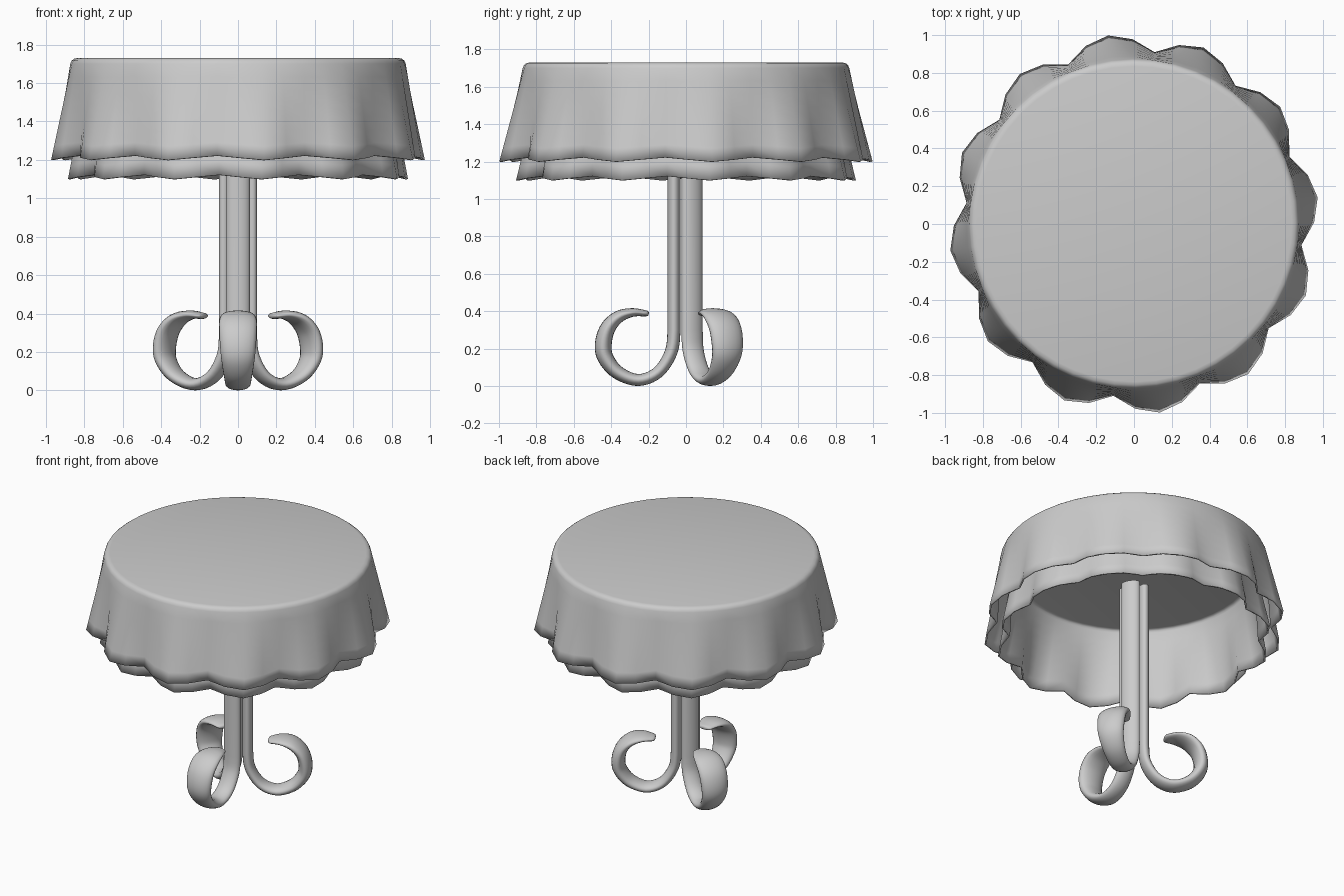
import bpy, bmesh
from math import sin, cos, pi, radians
from mathutils import Vector

if "Cube" in bpy.data.objects:
    bpy.data.objects.remove(bpy.data.objects["Cube"])


def finish(name, bm, angle):
    bmesh.ops.recalc_face_normals(bm, faces=bm.faces)
    me = bpy.data.meshes.new(name)
    bm.to_mesh(me)
    bm.free()
    ob = bpy.data.objects.new(name, me)
    bpy.context.collection.objects.link(ob)
    bpy.ops.object.select_all(action='DESELECT')
    ob.select_set(True)
    bpy.context.view_layer.objects.active = ob
    bpy.ops.object.shade_smooth_by_angle(angle=radians(angle))
    return ob


def loft(bm, rings, cap_start=True, cap_end=True):
    rings = [[bm.verts.new(p) for p in ring] for ring in rings]
    n = len(rings[0])
    for a, b in zip(rings, rings[1:]):
        for i in range(n):
            j = (i + 1) % n
            bm.faces.new((a[i], a[j], b[j], b[i]))
    if cap_end:
        bm.faces.new(rings[-1])
    if cap_start:
        bm.faces.new(rings[0])


# Scalloped tablecloth: round flat top, twelve folds that deepen towards the hem
def tablecloth(name, scale, z_top, z_hem, segs=48, rows=7):
    start = z_top - 0.03

    def ring(r, z, t=0.0):
        pts = []
        for i in range(segs):
            w = cos(12 * 2 * pi * i / segs)
            a = radians(8) + 2 * pi * i / segs
            hem = 0.966 + 0.045 * w - 0.016 * w * w
            rr = (r + t * (hem - r)) * scale
            zz = z + t * 0.011 * (1 - w)
            pts.append((rr * cos(a) * (1 - 0.013 * t), rr * sin(a) * (1 + 0.013 * t), zz))
        return pts

    rings = [ring(r, z_top - d) for r, d in ((0.835, 0), (0.853, 0.004), (0.866, 0.014))]
    for k in range(rows + 1):
        t = k / rows
        rings.append(ring(0.873, start + t * (z_hem - start), t))
    bm = bmesh.new()
    loft(bm, rings, cap_end=False)
    ob = finish(name, bm, 65)
    # the cap is the last face: make sure the open shell faces outwards
    if ob.data.polygons[len(ob.data.polygons) - 1].normal.z < 0:
        ob.data.flip_normals()
    mod = ob.modifiers.new("thickness", 'SOLIDIFY')
    mod.thickness = 0.012
    mod.offset = -1


tablecloth("outer_tablecloth", 1.0, 1.73, 1.2)
tablecloth("inner_tablecloth", 0.91, 1.64, 1.1)

# Leg path: radius, height, half thickness, half width
KEYS = [
    (0.064, 0.300, 0.035, 0.063), (0.080, 0.180, 0.034, 0.062),
    (0.150, 0.073, 0.032, 0.062), (0.255, 0.032, 0.032, 0.065),
    (0.365, 0.072, 0.037, 0.073), (0.430, 0.150, 0.043, 0.085),
    (0.442, 0.225, 0.045, 0.093), (0.418, 0.310, 0.041, 0.097),
    (0.360, 0.370, 0.033, 0.096), (0.285, 0.393, 0.023, 0.080),
    (0.212, 0.388, 0.016, 0.050)]


def leg_path(steps=5):
    k = [Vector(p) for p in KEYS]
    k = [Vector((0.064, 0.42, 0.035, 0.063))] + k + [2 * k[-1] - k[-2]]
    out = [Vector((0.064, 1.5, 0.035, 0.063))]
    for p0, p1, p2, p3 in zip(k, k[1:], k[2:], k[3:]):
        for s in range(steps):
            t = s / steps
            out.append(0.5 * (2 * p1 + (p2 - p0) * t
                              + (2 * p0 - 5 * p1 + 4 * p2 - p3) * t * t
                              + (3 * p1 - p0 - 3 * p2 + p3) * t ** 3))
    out.append(k[-2])
    return out


# Curled leg: oval section swept down the stem and round the scroll foot
def leg(name, azimuth, sides=20):
    az = radians(azimuth)
    radial = Vector((cos(az), sin(az), 0))
    side = Vector((-sin(az), cos(az), 0))
    up = Vector((0, 0, 1))
    path = leg_path()
    rings = []
    for i, p in enumerate(path):
        d = path[min(i + 1, len(path) - 1)] - path[max(i - 1, 0)]
        tangent = (radial * d[0] + up * d[1]).normalized()
        normal = tangent.cross(side)
        c = radial * p[0] + up * p[1]
        rings.append([c + normal * p[2] * cos(2 * pi * j / sides)
                      + side * p[3] * sin(2 * pi * j / sides) for j in range(sides)])
    # rounded tip
    for f, reach in ((0.8, 0.008), (0.4, 0.013)):
        rings.append([c + tangent * reach + (v - c) * f for v in rings[len(path) - 1]])
    bm = bmesh.new()
    loft(bm, rings)
    finish(name, bm, 60)


for name, azimuth in (("front_leg", -90), ("back_right_leg", 30), ("back_left_leg", 150)):
    leg(name, azimuth)
